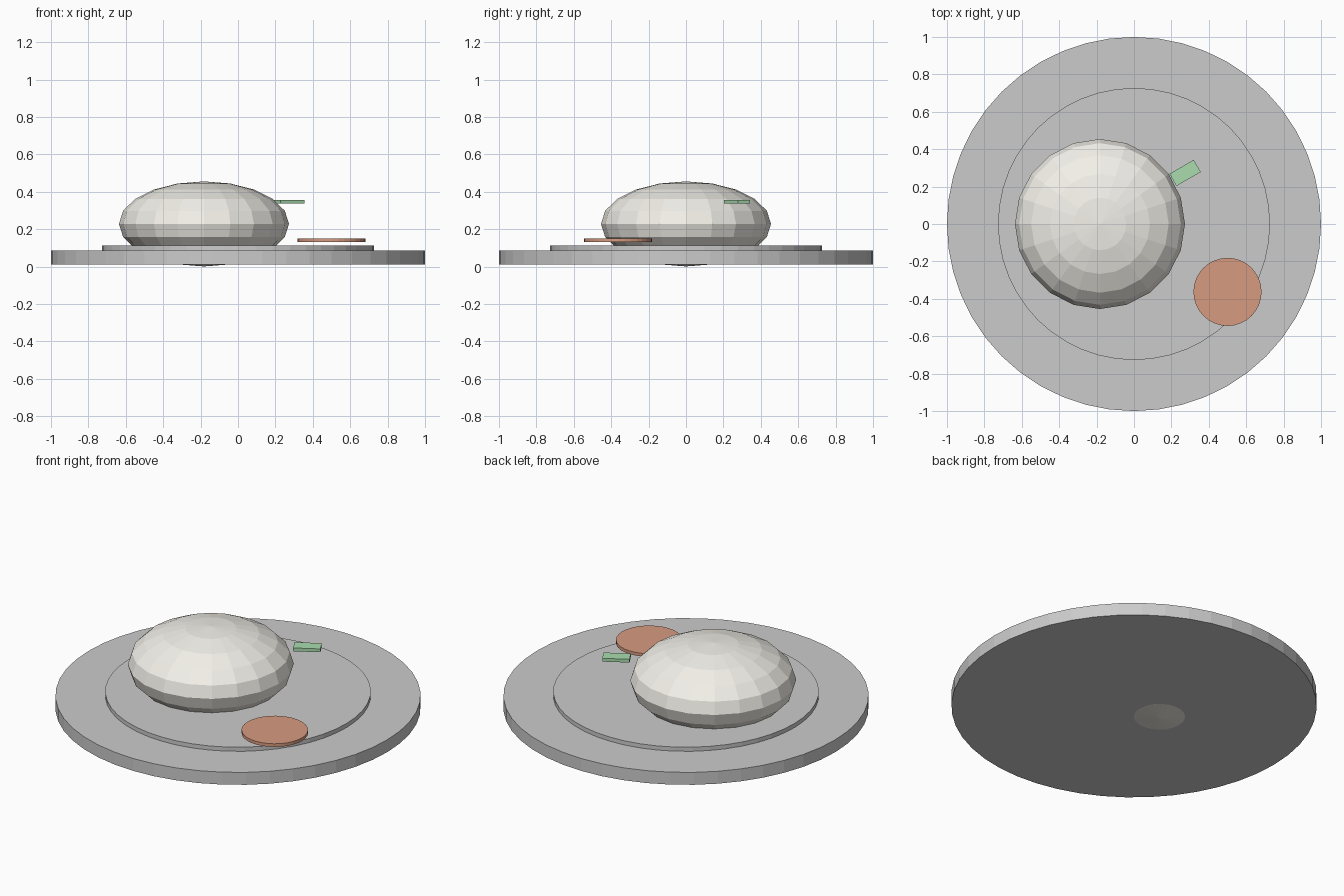
import bpy
from math import radians

if "Cube" in bpy.data.objects:
    bpy.data.objects.remove(bpy.data.objects["Cube"])


def paint(obj, name, rgb):
    mat = bpy.data.materials.new(name)
    mat.diffuse_color = (*rgb, 1)
    mat.use_nodes = True
    mat.node_tree.nodes["Principled BSDF"].inputs["Base Color"].default_value = mat.diffuse_color
    obj.data.materials.append(mat)


def disc(name, x, y, z0, z1, radius, sides):
    bpy.ops.mesh.primitive_cylinder_add(
        vertices=sides, radius=radius, depth=z1 - z0, location=(x, y, (z0 + z1) / 2))
    obj = bpy.context.object
    obj.name = name
    return obj


# Plate and its raised centre
disc("plate", 0, 0, 0.012, 0.087, 1.0, 48)
disc("plate_centre", 0, 0, 0.07, 0.112, 0.727, 48)

# Flattened faceted mound, its underside just poking through the plate
bpy.ops.mesh.primitive_uv_sphere_add(
    segments=20, ring_count=10, radius=0.4545, location=(-0.182, 0, 0.228))
mound = bpy.context.object
mound.name = "food_mound"
mound.scale.z = 0.5
paint(mound, "cream", (0.89, 0.87, 0.81))

# Red round slice
slice_obj = disc("red_slice", 0.5, -0.363, 0.132, 0.151, 0.182, 32)
paint(slice_obj, "red", (0.68, 0.33, 0.22))

# Green garnish piece
bpy.ops.mesh.primitive_cube_add(
    size=1, location=(0.273, 0.273, 0.346), rotation=(0, 0, radians(30)))
garnish = bpy.context.object
garnish.name = "green_garnish"
garnish.scale = (0.15, 0.075, 0.02)
paint(garnish, "green", (0.4, 0.72, 0.42))
